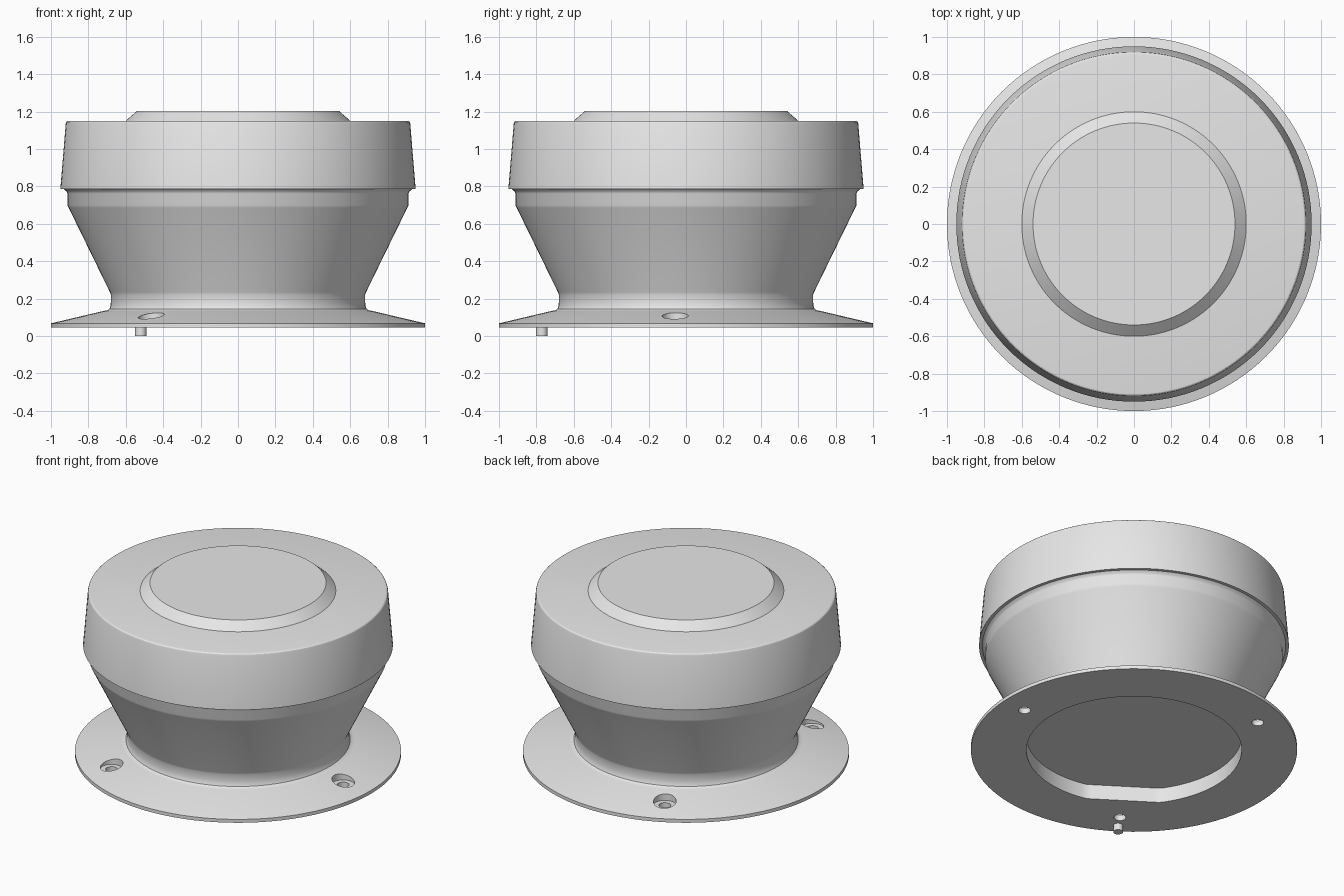
import bpy, bmesh, math
from mathutils import Matrix, Vector

cube = bpy.data.objects.get("Cube")
if cube:
    bpy.data.objects.remove(cube, do_unlink=True)

grey = bpy.data.materials.new("plain_grey")
grey.use_nodes = True
grey.diffuse_color = (0.8, 0.8, 0.8, 1)
grey.node_tree.nodes["Principled BSDF"].inputs["Base Color"].default_value = (0.8, 0.8, 0.8, 1)

SEGMENTS = 128
FIRST = math.radians(236)  # direction shared by the pin, the flat and one hole


def add_object(name, bm):
    bmesh.ops.recalc_face_normals(bm, faces=bm.faces)
    mesh = bpy.data.meshes.new(name)
    bm.to_mesh(mesh)
    bm.free()
    mesh.materials.append(grey)
    obj = bpy.data.objects.new(name, mesh)
    bpy.context.collection.objects.link(obj)
    return obj


def lathe(name, profile):
    """Turn (radius, height) points into a solid with flat ends."""
    bm = bmesh.new()
    rings = []
    for r, z in profile:
        rings.append([bm.verts.new((r * math.cos(a), r * math.sin(a), z))
                      for a in (math.tau * i / SEGMENTS for i in range(SEGMENTS))])
    for low, high in zip(rings, rings[1:]):
        for i in range(SEGMENTS):
            j = (i + 1) % SEGMENTS
            bm.faces.new((low[i], low[j], high[j], high[i]))
    bm.faces.new(rings[0])
    bm.faces.new(rings[-1])
    return add_object(name, bm)


def cylinder(name, radius, bottom, top, distance=0, angle=0, sides=40):
    bm = bmesh.new()
    place = Matrix.Translation((distance * math.cos(angle), distance * math.sin(angle),
                                (bottom + top) / 2))
    bmesh.ops.create_cone(bm, cap_ends=True, segments=sides, radius1=radius,
                          radius2=radius, depth=top - bottom, matrix=place)
    return add_object(name, bm)


def cut(target, cutter):
    mod = target.modifiers.new("cut", "BOOLEAN")
    mod.operation = "DIFFERENCE"
    mod.solver = "EXACT"
    mod.object = cutter
    cutter.hide_render = True
    bpy.context.view_layer.objects.active = target
    bpy.ops.object.modifier_apply(modifier=mod.name)
    bpy.data.objects.remove(cutter, do_unlink=True)


# Flange, neck and flared body in one turned piece
body = lathe("flanged_body", [
    (1.0, 0.045), (1.0, 0.068), (0.715, 0.135), (0.70, 0.137), (0.688, 0.145),
    (0.682, 0.16), (0.68, 0.18), (0.68, 0.22), (0.685, 0.235), (0.905, 0.685),
    (0.912, 0.70), (0.912, 0.762), (0.917, 0.773), (0.93, 0.785), (0.93, 0.80)])

# Shallow recess underneath, with one flat on its wall
recess = cylinder("recess_cutter", 0.66, 0.0, 0.145, sides=SEGMENTS)
toward = Vector((math.cos(FIRST), math.sin(FIRST), 0))
for v in recess.data.vertices:
    over = v.co.dot(toward) - 0.62
    if over > 0:
        v.co -= toward * over
cut(body, recess)

# Three counterbored screw holes
for i in range(3):
    angle = FIRST + i * math.tau / 3
    cut(body, cylinder("counterbore_cutter", 0.07, 0.08, 0.2, 0.83, angle))
    cut(body, cylinder("screw_hole_cutter", 0.037, 0.0, 0.2, 0.83, angle))

# Overhanging cap with a softened top edge, and the raised disc on it
cap = lathe("cap", [(0.95, 0.785), (0.921, 1.135), (0.918, 1.144), (0.912, 1.149), (0.902, 1.151)])
disc = lathe("raised_disc", [(0.60, 1.145), (0.60, 1.151), (0.54, 1.203)])

# Locating pin under the flange
pin = cylinder("locating_pin", 0.03, 0.0, 0.055, 0.93, FIRST)

bpy.ops.object.select_all(action="DESELECT")
for obj in (body, cap, disc, pin):
    obj.select_set(True)
bpy.context.view_layer.objects.active = body
bpy.ops.object.shade_smooth_by_angle(angle=math.radians(28))
